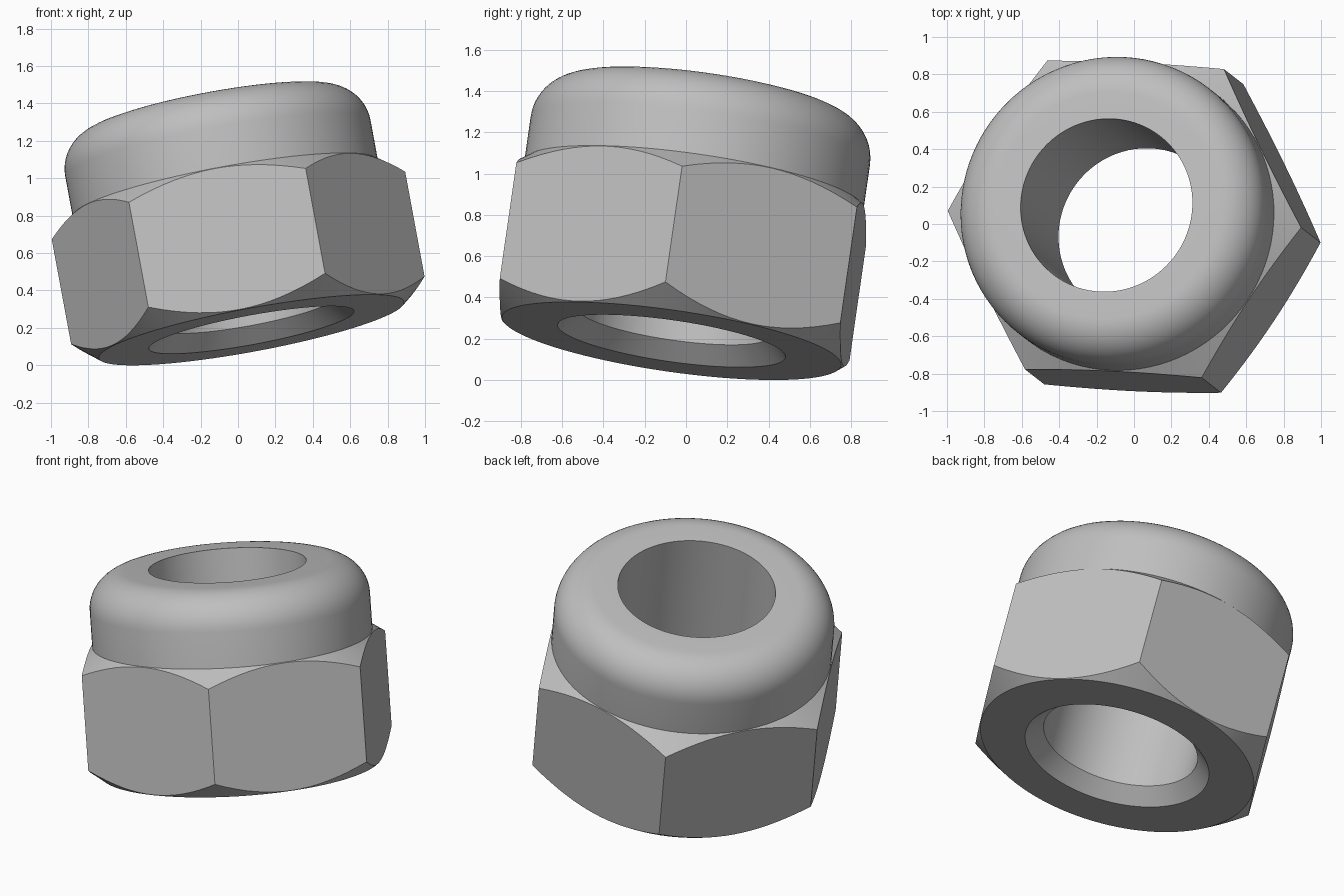
import bpy, bmesh, math
from mathutils import Matrix, Vector

if "Cube" in bpy.data.objects:
    bpy.data.objects.remove(bpy.data.objects["Cube"])

HEX_R, COLLAR_R, BORE_R = 0.963, 0.83, 0.467
HEIGHT, FILLET, SHOULDER = 1.217, 0.22, 0.778
OUTER = 1.1

steel = bpy.data.materials.new("light_grey_steel")
steel.use_nodes = True
grey = (0.52, 0.52, 0.52, 1)
steel.diffuse_color = grey
steel.node_tree.nodes["Principled BSDF"].inputs["Base Color"].default_value = grey


def make_object(name, bm):
    bmesh.ops.recalc_face_normals(bm, faces=bm.faces)
    mesh = bpy.data.meshes.new(name)
    bm.to_mesh(mesh)
    bm.free()
    mesh.materials.append(steel)
    obj = bpy.data.objects.new(name, mesh)
    bpy.context.collection.objects.link(obj)
    return obj


def lathe(name, profile, segments):
    """Revolve a closed (radius, height) profile around z."""
    bm = bmesh.new()
    rings = []
    for i in range(segments):
        a = 2 * math.pi * i / segments
        rings.append([bm.verts.new((r * math.cos(a), r * math.sin(a), z)) for r, z in profile])
    for i, ring in enumerate(rings):
        nxt = rings[(i + 1) % segments]
        for j in range(len(profile)):
            k = (j + 1) % len(profile)
            bm.faces.new((ring[j], nxt[j], nxt[k], ring[k]))
    return make_object(name, bm)


# Turned body: countersunk bore, chamfer cones and rounded collar
reach = OUTER - COLLAR_R
profile = [(BORE_R, 0.09), (0.558, 0), (COLLAR_R, 0), (OUTER, reach * 0.81),
           (OUTER, SHOULDER - reach * 0.71), (COLLAR_R, SHOULDER)]
for i in range(13):
    a = math.pi / 2 * i / 12
    profile.append((COLLAR_R - FILLET + FILLET * math.cos(a),
                    HEIGHT - FILLET + FILLET * math.sin(a)))
profile.append((BORE_R, HEIGHT))
nut = lathe("lock_nut", profile, 96)

# Hexagonal prism that trims the body to six flats
bm = bmesh.new()
corners = [bm.verts.new((HEX_R * math.cos(math.pi / 3 * i),
                         HEX_R * math.sin(math.pi / 3 * i), -0.5)) for i in range(6)]
base = bm.faces.new(corners)
top = bmesh.ops.extrude_face_region(bm, geom=[base])
bmesh.ops.translate(bm, vec=(0, 0, 2.5),
                    verts=[g for g in top["geom"] if isinstance(g, bmesh.types.BMVert)])
hexagon = make_object("hex_cutter", bm)
hexagon.hide_render = True

trim = nut.modifiers.new("hex_flats", "BOOLEAN")
trim.operation = "INTERSECT"
trim.solver = "EXACT"
trim.object = hexagon
bpy.ops.object.select_all(action="DESELECT")
nut.select_set(True)
bpy.context.view_layer.objects.active = nut
bpy.ops.object.modifier_apply(modifier=trim.name)
bpy.data.objects.remove(hexagon)

# Tilt the nut so that it leans on its lower rim
axis = Vector((-0.18, 0.14, 0.974)).normalized()
corner = Vector((0.9475, -0.045, 0.18))
corner = (corner - axis * corner.dot(axis)).normalized()
tilt = Matrix((corner, axis.cross(corner), axis)).transposed().to_4x4()
nut.data.transform(Matrix.Translation((0.072, -0.07, 0.189)) @ tilt)

bpy.ops.object.shade_smooth_by_angle(angle=math.radians(30))
